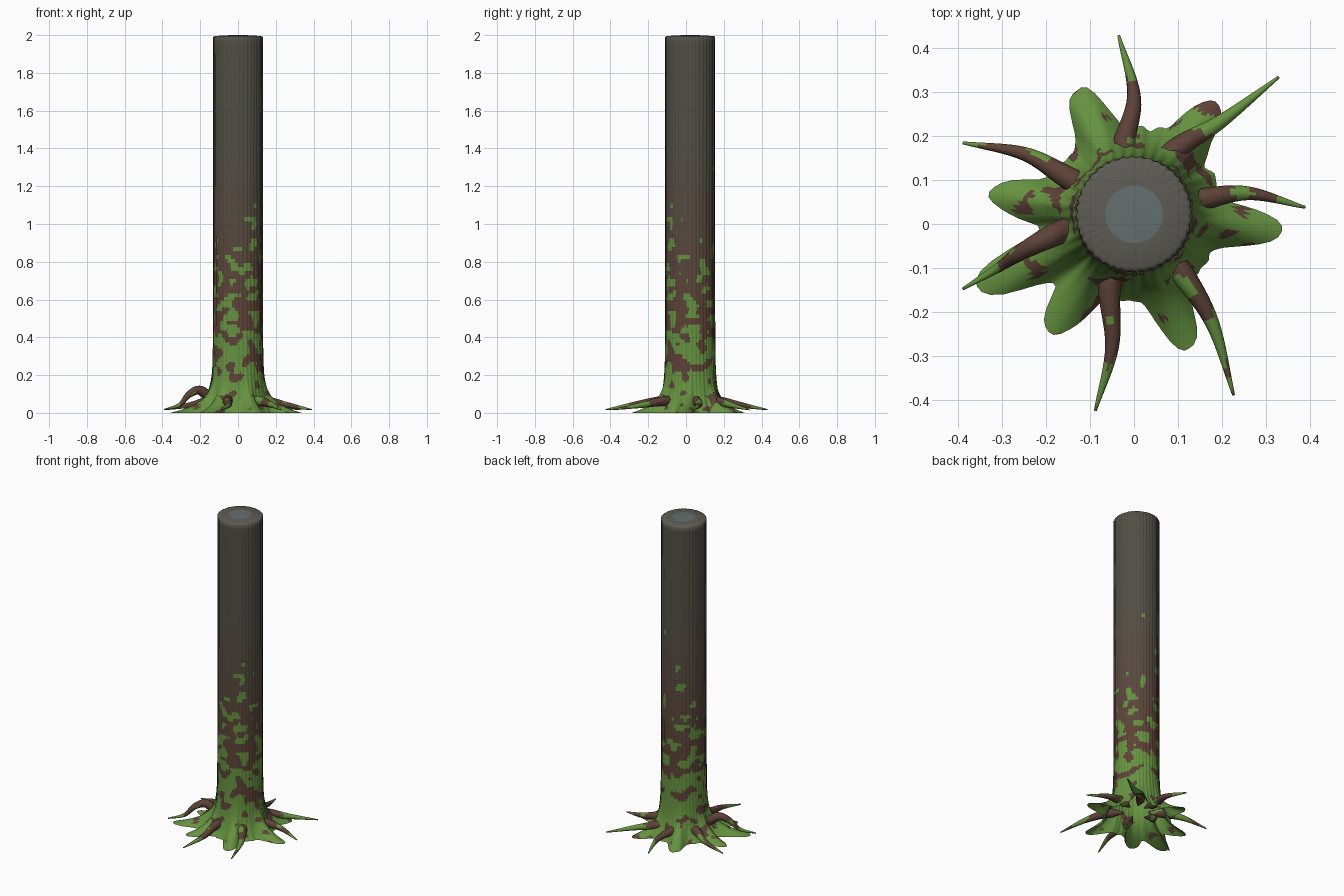
import bpy, bmesh, math
from mathutils import Vector, noise

if "Cube" in bpy.data.objects:
    bpy.data.objects.remove(bpy.data.objects["Cube"])

CY = 0.022          # trunk axis sits slightly behind the origin
SEG, RINGS = 160, 110


def material(name, rgb):
    m = bpy.data.materials.new(name)
    m.diffuse_color = (*rgb, 1)
    m.use_nodes = True
    m.node_tree.nodes["Principled BSDF"].inputs["Base Color"].default_value = m.diffuse_color
    return m


# Colours: moss, a brown-to-grey bark gradient, and the pale cut top
BARK = 7
brown, grey = Vector((0.11, 0.055, 0.038)), Vector((0.085, 0.078, 0.062))
mats = [material("moss", (0.13, 0.29, 0.05))]
mats += [material(f"bark_{i}", brown.lerp(grey, i / (BARK - 1))) for i in range(BARK)]
mats += [material("cut_edge", (0.11, 0.105, 0.09)), material("cut_heart", (0.13, 0.16, 0.155))]


def finish(name, bm):
    bmesh.ops.recalc_face_normals(bm, faces=bm.faces)
    for f in bm.faces:
        f.smooth = True
    me = bpy.data.meshes.new(name)
    bm.to_mesh(me)
    bm.free()
    for m in mats:
        me.materials.append(m)
    ob = bpy.data.objects.new(name, me)
    bpy.context.collection.objects.link(ob)
    return ob


def skin(bm, rings):
    for a, b in zip(rings, rings[1:]):
        n = len(a)
        for i in range(n):
            bm.faces.new((a[i], a[(i + 1) % n], b[(i + 1) % n], b[i]))


# Buttress tips as seen from above
tips = [(-0.13, 0.31), (0.19, 0.28), (0.335, -0.015), (0.125, -0.285),
        (-0.195, -0.25), (-0.355, -0.145), (-0.33, 0.068)]
lobes = [(math.atan2(y - CY, x), math.hypot(x, y - CY)) for x, y in tips]


def trunk_radius(a, z):
    r = 0.131 + 0.067 * math.exp(-z / 0.08)
    r += 0.0018 * math.sin(40 * a + 2 * noise.noise((math.cos(a) * 3, math.sin(a) * 3, z)))
    r += 0.012 * math.exp(-z / 0.05) * noise.noise((8 * math.cos(a), 8 * math.sin(a), 5))
    for la, lr in lobes:
        d = (a - la + math.pi) % math.tau - math.pi
        r += (lr - 0.198) * math.exp(-z / 0.05) * math.exp(-abs(d / 0.19) ** 2.4)
    return r


# Trunk: fluted tube with flared foot, open below, slightly domed on top
bm = bmesh.new()
rings = []
for k in range(RINGS + 1):
    z = 1.99 * (k / RINGS) ** 1.7
    ring = []
    for i in range(SEG):
        a = math.tau * i / SEG
        r = trunk_radius(a, z)
        ring.append(bm.verts.new((r * math.cos(a), CY + r * math.sin(a), z)))
    rings.append(ring)
for s, z in ((0.93, 1.995), (0.5, 1.999), (0.1, 2.0)):
    rings.append([bm.verts.new((v.co.x * s, CY + (v.co.y - CY) * s, z)) for v in rings[RINGS]])
skin(bm, rings)
bm.faces.new(rings[-1])
for f in bm.faces:
    c = f.calc_center_median()
    if c.z > 1.991:
        f.material_index = BARK + (2 if math.hypot(c.x, c.y - CY) < 0.09 else 1)
    elif noise.noise((c.x * 17, c.y * 17, c.z * 19)) > -0.33 + 0.8 * c.z:
        f.material_index = 0
    else:
        t = min(max((c.z - 0.5) / 0.9, 0), 1)
        f.material_index = 1 + round(t * (BARK - 1))
finish("trunk", bm)


def spline(p, n=8):
    p = [p[0] * 2 - p[1]] + p + [p[-1] * 2 - p[-2]]
    out = []
    for a, b, c, d in zip(p, p[1:], p[2:], p[3:]):
        for i in range(n):
            t = i / n
            out.append(0.5 * (2 * b + (c - a) * t + (2 * a - 5 * b + 4 * c - d) * t * t
                              + (3 * b - a - 3 * c + d) * t ** 3))
    return out + [p[-2]]


def root(name, points, sides=14):
    path = spline([Vector(q) for q in points])
    bm = bmesh.new()
    rings, last = [], len(path) - 1
    for i, c in enumerate(path):
        t = i / last
        r = 0.027 * min(1, 0.15 + t * 4) * (1 - 0.88 * max(0, (t - 0.3) / 0.7) ** 1.15)
        d = (path[min(i + 1, last)] - path[max(i - 1, 0)]).normalized()
        u = d.cross(Vector((0, 0, 1))).normalized()
        w = u.cross(d)
        rings.append([bm.verts.new(c + r * (u * math.cos(a) + w * math.sin(a)))
                      for a in (math.tau * j / sides for j in range(sides))])
    skin(bm, rings)
    bm.faces.new(rings[0])
    bm.faces.new(rings[-1])
    for f in bm.faces:
        c = f.calc_center_median()
        dist = math.hypot(c.x, c.y - CY)
        patch = noise.noise(c * 14)
        f.material_index = 0 if patch > 0.25 - max(0, dist - 0.2) * 3 else 1
    finish(name, bm)


# Low roots: start, bend and tip in plan, each also tapering in under the trunk
plans = [((-0.025, 0.17), (0.0, 0.29), (-0.035, 0.43)),
         ((0.09, 0.165), (0.2, 0.235), (0.33, 0.335)),
         ((0.15, 0.055), (0.26, 0.07), (0.39, 0.038)),
         ((0.115, -0.12), (0.18, -0.23), (0.227, -0.39)),
         ((-0.055, -0.14), (-0.05, -0.28), (-0.088, -0.425)),
         ((-0.15, 0.105), (-0.25, 0.16), (-0.39, 0.185))]
for i, (s, m, e) in enumerate(plans):
    inner = (s[0] * 0.4, CY + (s[1] - CY) * 0.4, 0.06)
    root(f"root_{i + 1}", [inner, (*s, 0.062), (*m, 0.042), (*e, 0.017)])

# Arching root on the left
root("arched_root", [(-0.06, 0.025, 0.04), (-0.15, -0.01, 0.085), (-0.205, -0.036, 0.12),
                     (-0.26, -0.066, 0.097), (-0.31, -0.1, 0.042), (-0.39, -0.148, 0.018)])
